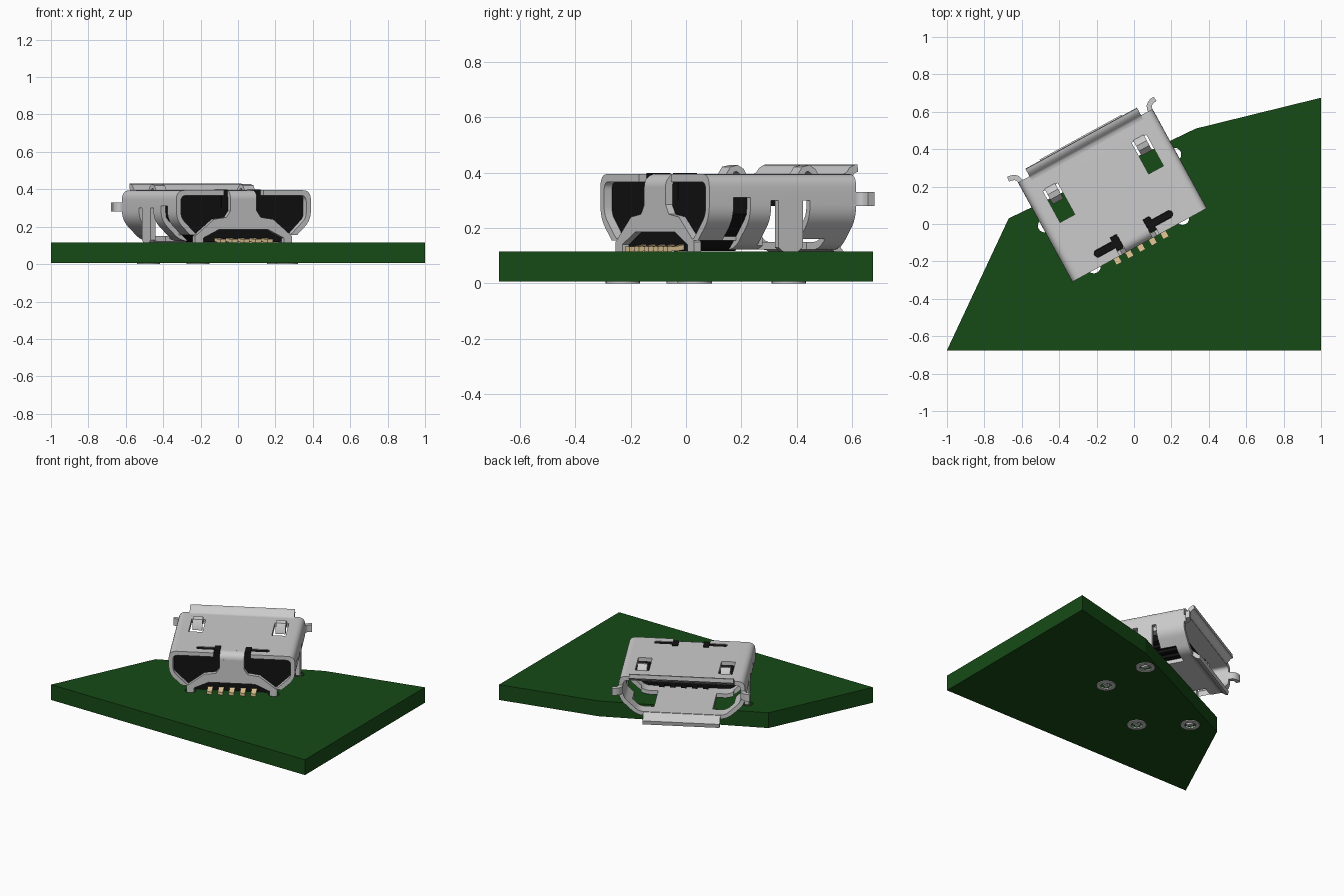
import bpy, bmesh, math
from mathutils import Matrix, Vector

if "Cube" in bpy.data.objects:
    bpy.data.objects.remove(bpy.data.objects["Cube"])

# connector frame: x = width, y = depth (mouth at +y), z up
PLACE = Matrix.Translation((0.03, -0.1125, 0)) @ Matrix.Rotation(math.radians(28.7), 4, 'Z')
T = 0.028


def material(name, rgb):
    m = bpy.data.materials.new(name)
    m.diffuse_color = (*rgb, 1)
    m.use_nodes = True
    m.node_tree.nodes["Principled BSDF"].inputs["Base Color"].default_value = m.diffuse_color
    return m


GREEN = material("board_green", (0.008, 0.07, 0.008))
BLACK = material("black_plastic", (0.006, 0.006, 0.006))
GOLD = material("gold", (0.8, 0.62, 0.32))


def prism(name, loop, a0, a1, axis, mat=None, place=PLACE, smooth=True):
    """Extrude a 2D loop along an axis: 'x' takes (y,z), 'y' takes (x,z), 'z' takes (x,y)."""
    to3d = {'x': lambda p, a: (a, p[0], p[1]),
            'y': lambda p, a: (p[0], a, p[1]),
            'z': lambda p, a: (p[0], p[1], a)}[axis]
    bm = bmesh.new()
    lo = [bm.verts.new(to3d(p, a0)) for p in loop]
    hi = [bm.verts.new(to3d(p, a1)) for p in loop]
    bm.faces.new(lo)
    bm.faces.new(hi[::-1])
    n = len(loop)
    for i in range(n):
        j = (i + 1) % n
        bm.faces.new((lo[i], hi[i], hi[j], lo[j]))
    bmesh.ops.recalc_face_normals(bm, faces=bm.faces)
    me = bpy.data.meshes.new(name)
    bm.to_mesh(me)
    bm.free()
    ob = bpy.data.objects.new(name, me)
    bpy.context.collection.objects.link(ob)
    ob.matrix_world = place
    if mat:
        me.materials.append(mat)
    if smooth:
        shade(ob)
    return ob


def shade(ob):
    bpy.ops.object.select_all(action='DESELECT')
    ob.select_set(True)
    bpy.context.view_layer.objects.active = ob
    bpy.ops.object.shade_smooth_by_angle(angle=math.radians(35))


def box(name, x0, x1, y0, y1, z0, z1, mat=None):
    return prism(name, [(x0, y0), (x1, y0), (x1, y1), (x0, y1)], z0, z1, 'z', mat, smooth=False)


def ribbon(name, path, a0, a1, axis, t=T, mat=None):
    """Bent sheet-metal strip of thickness t following a 2D path."""
    pts = [Vector(p) for p in path]
    left, right = [], []
    for i, p in enumerate(pts):
        d = (pts[min(i + 1, len(pts) - 1)] - pts[max(i - 1, 0)]).normalized()
        n = Vector((-d.y, d.x)) * t / 2
        left.append(p + n)
        right.append(p - n)
    return prism(name, left + right[::-1], a0, a1, axis, mat)


def cut(ob, cutter):
    mod = ob.modifiers.new("cut", 'BOOLEAN')
    mod.operation, mod.solver, mod.object = 'DIFFERENCE', 'EXACT', cutter
    bpy.context.view_layer.objects.active = ob
    bpy.ops.object.modifier_apply(modifier=mod.name)
    bpy.data.objects.remove(cutter)


def rounded(corners, r, steps=6):
    """Replace each corner by a smooth curve."""
    out, n = [], len(corners)
    for i in range(n):
        c = Vector(corners[i])
        a = c + (Vector(corners[i - 1]) - c).normalized() * r
        b = c + (Vector(corners[(i + 1) % n]) - c).normalized() * r
        for k in range(steps + 1):
            s = k / steps
            out.append(a * (1 - s) ** 2 + c * 2 * s * (1 - s) + b * s * s)
    return out


def circle(x, y, r, n=24):
    return [(x + r * math.cos(2 * math.pi * k / n), y + r * math.sin(2 * math.pi * k / n)) for k in range(n)]


def mirrored(half):
    return half + [(-x, z) for x, z in reversed(half)]


# circuit board with drilled leg holes
HOLES = [(s * x, y) for s in (-1, 1) for x, y in ((0.27, 0.016), (0.396, 0.335))]
board = prism("circuit_board", [(-1, -0.675), (1, -0.675), (1, 0.675), (0.33, 0.51), (-0.67, 0.03)],
              0.006, 0.115, 'z', GREEN, Matrix(), False)
for x, y in HOLES:
    cut(board, prism("drill", circle(x, y, 0.036), -0.1, 0.2, 'z', smooth=False))
    # solder ring under the board
    ring = prism("solder_ring", circle(x, y, 0.062), 0, 0.012, 'z', smooth=False)
    cut(ring, prism("ring_bore", circle(x, y, 0.036), -0.1, 0.2, 'z', smooth=False))
    shade(ring)

# sheet-metal shell
outer = rounded(mirrored([(0.41, 0.395), (0.41, 0.235), (0.29, 0.122)]), 0.05)
inner = rounded(mirrored([(0.41 - T, 0.395 - T), (0.41 - T, 0.248), (0.279, 0.122 + T)]), 0.032)
shell = prism("metal_shell", outer, 0, 0.605, 'y', smooth=False)
cut(shell, prism("cavity", inner, -0.1, 0.7, 'y', smooth=False))
cuts = [(-0.12, 0.12, -0.05, 0.05, 0.3, 0.5),       # gap for the folded tab
        (-0.5, 0.5, -0.05, 0.17, 0.05, 0.155)]      # open underside at the pins
for s in (-1, 1):
    for x0, x1, y0, y1, z0, z1 in [
            (0.08, 0.12, -0.05, 0.11, 0.3, 0.5),     # tab relief notch
            (0.225, 0.315, 0.31, 0.50, 0.33, 0.5),   # latch window
            (0.19, 0.33, 0.28, 0.52, 0.05, 0.22),    # underside window
            (0.30, 0.5, 0.10, 0.17, 0.05, 0.31),     # side opening
            (0.30, 0.5, 0.255, 0.415, 0.05, 0.30)]:  # side leg opening
        cuts.append((min(s * x0, s * x1), max(s * x0, s * x1), y0, y1, z0, z1))
for c in cuts:
    cut(shell, box("cutter", *c))
for s in (-1, 1):
    slot = rounded([(s * 0.10, 0.048), (s * 0.237, 0.048), (s * 0.237, 0.088), (s * 0.10, 0.088)], 0.018)
    cut(shell, prism("slot", slot, 0.3, 0.5, 'z', smooth=False))
shade(shell)

# rear plate: folded tab, trapezoid frame and two legs
prism("rear_plate", mirrored([(0.08, 0.35), (0.08, 0.285), (0.105, 0.25), (0.18, 0.24), (0.295, 0.15),
                              (0.295, 0.002), (0.245, 0.002), (0.245, 0.14), (0.15, 0.185)]), 0, T, 'y')
ribbon("rear_tab", [(0.055, 0.381), (0.04, 0.381), (0.028, 0.377), (0.018, 0.367), (0.014, 0.355), (0.014, 0.34)],
       -0.08, 0.08, 'x')

# flared lips at the mouth
ribbon("top_lip", [(0.58, 0.381), (0.60, 0.383), (0.615, 0.393), (0.625, 0.407), (0.64, 0.415), (0.65, 0.416)],
       -0.34, 0.34, 'x')
ribbon("bottom_lip", [(0.58, 0.136), (0.60, 0.134), (0.615, 0.124), (0.63, 0.106), (0.645, 0.096), (0.655, 0.094)],
       -0.25, 0.25, 'x')

for s in (-1, 1):
    side = "left" if s < 0 else "right"
    # flared ear on the side of the mouth
    ribbon(side + "_ear", [(s * x, y) for x, y in ((0.396, 0.58), (0.396, 0.61), (0.402, 0.628),
                                                  (0.415, 0.639), (0.43, 0.644), (0.448, 0.646))], 0.28, 0.33, 'z')
    # side leg: wide strap narrowing into the board
    leg = [(0.285, 0.31), (0.385, 0.31), (0.385, 0.13), (0.36, 0.11), (0.36, 0.002),
           (0.31, 0.002), (0.31, 0.11), (0.285, 0.13)]
    prism(side + "_leg", leg, s * (0.41 - T), s * 0.41, 'x')
    # spring latch in the top window
    ribbon(side + "_latch", [(0.515, 0.381), (0.50, 0.385), (0.488, 0.405), (0.47, 0.416), (0.45, 0.412),
                             (0.432, 0.385), (0.425, 0.355)], s * 0.27 - 0.032, s * 0.27 + 0.032, 'x', 0.024)
    # plastic showing through the top slots
    x0, x1 = sorted((s * 0.081, s * 0.119))
    box(side + "_notch_fill", x0, x1, 0.03, 0.109, 0.3, 0.398, BLACK)
    x0, x1 = sorted((s * 0.10, s * 0.235))
    box(side + "_slot_fill", x0, x1, 0.05, 0.086, 0.3, 0.392, BLACK)

# black insulator and tongue
prism("insulator", mirrored([(0.38, 0.366), (0.38, 0.25), (0.28, 0.152), (0.24, 0.117)]), 0.032, 0.2, 'y', BLACK)
box("tongue", -0.21, 0.21, 0.19, 0.50, 0.30, 0.345, BLACK)

# five contacts: solder tails and tongue ribs
for i in range(5):
    x = (i - 2) * 0.0715
    ribbon("pin_%d" % (i + 1), [(-0.035, 0.125), (0.0, 0.125), (0.03, 0.13), (0.06, 0.14)],
           x - 0.017, x + 0.017, 'x', 0.018, GOLD)
    box("tongue_rib_%d" % (i + 1), x - 0.017, x + 0.017, 0.19, 0.50, 0.28, 0.30, BLACK)
